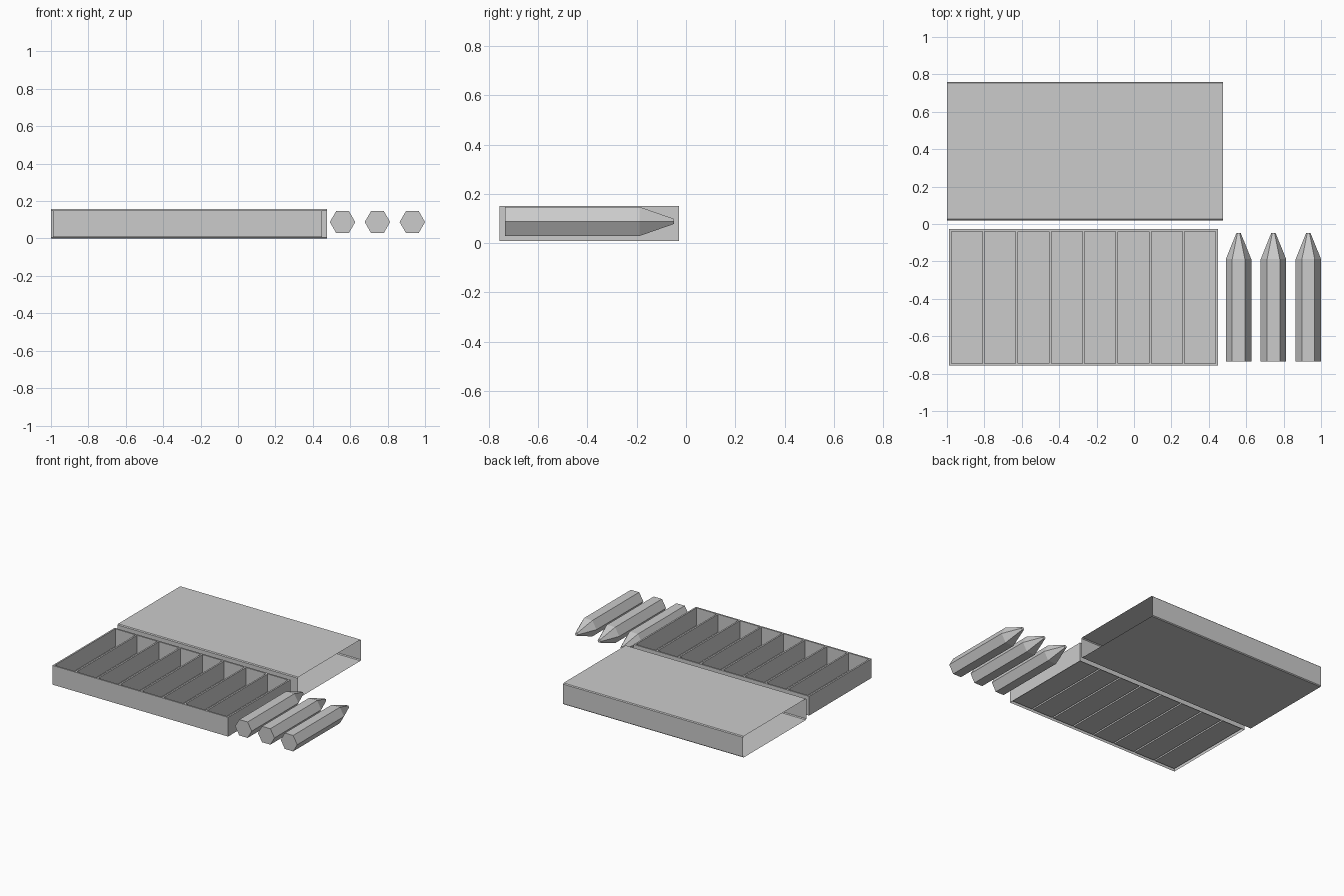
import bpy, bmesh, math

if "Cube" in bpy.data.objects:
    bpy.data.objects.remove(bpy.data.objects["Cube"])


def finish(name, bm):
    bmesh.ops.remove_doubles(bm, verts=bm.verts, dist=0.0001)
    bmesh.ops.recalc_face_normals(bm, faces=bm.faces)
    mesh = bpy.data.meshes.new(name)
    bm.to_mesh(mesh)
    bm.free()
    obj = bpy.data.objects.new(name, mesh)
    bpy.context.collection.objects.link(obj)
    return obj


def face(bm, pts):
    return bm.faces.new([bm.verts.new(p) for p in pts])


def rect(x0, x1, y0, y1):
    return [(x0, y0), (x1, y0), (x1, y1), (x0, y1)]


def walls(bm, loop, z0, z1):
    for i, a in enumerate(loop):
        b = loop[(i + 1) % len(loop)]
        face(bm, [(*a, z0), (*b, z0), (*b, z1), (*a, z1)])


def loft(bm, rings):
    for r0, r1 in zip(rings, rings[1:]):
        for i in range(len(r0)):
            j = (i + 1) % len(r0)
            face(bm, [r0[i], r0[j], r1[j], r1[i]])


# Sleeve: thin open-ended box with tiny chamfered folds
y0, y1, h, c = 0.02, 0.759, 0.157, 0.006
profile = [(y0 + c, 0), (y1 - c, 0), (y1, c), (y1, h - c),
           (y1 - c, h), (y0 + c, h), (y0, h - c), (y0, c)]
bm = bmesh.new()
loft(bm, [[(x, y, z) for y, z in profile] for x in (-1.0, 0.476)])
finish("sleeve", bm)

# Tray: outer walls, rim and eight pockets with slightly raised floors
X0, X1, Y0, Y1 = -0.989, 0.449, -0.757, -0.028
ZB, ZF, ZT, W, N = 0.009, 0.02, 0.151, 0.012, 8
cell = (X1 - X0 - W * (N + 1)) / N
xs = [X0]
for i in range(N):
    xs += [xs[-1] + W, xs[-1] + W + cell]
xs.append(X1)
ys = [Y0, Y0 + W, Y1 - W, Y1]
bm = bmesh.new()
walls(bm, rect(X0, X1, Y0, Y1), ZB, ZT)
for i in range(len(xs) - 1):
    for j in range(3):
        loop = rect(xs[i], xs[i + 1], ys[j], ys[j + 1])
        pocket = i % 2 == 1 and j == 1
        if pocket:
            walls(bm, loop, ZF, ZT)
        face(bm, [(*p, ZF if pocket else ZT) for p in loop])
# keep the rim as one outline without inner grid lines
tray = finish("tray", bm)
dis = tray.modifiers.new("merge_flat_faces", 'DECIMATE')
dis.decimate_type = 'DISSOLVE'
dis.angle_limit = math.radians(1)

# Crayons: hexagonal sticks with a tapered, blunt tip
for n in range(3):
    cx, cz = 0.559 + 0.1865 * n, 0.088
    rings = [[(cx + r * math.cos(k * math.pi / 3), y,
               cz + r * math.sin(k * math.pi / 3)) for k in range(6)]
             for y, r in ((-0.735, 0.068), (-0.188, 0.068), (-0.049, 0.012))]
    bm = bmesh.new()
    loft(bm, rings)
    face(bm, rings[0])
    face(bm, rings[-1])
    finish(f"crayon_{n + 1}", bm)
